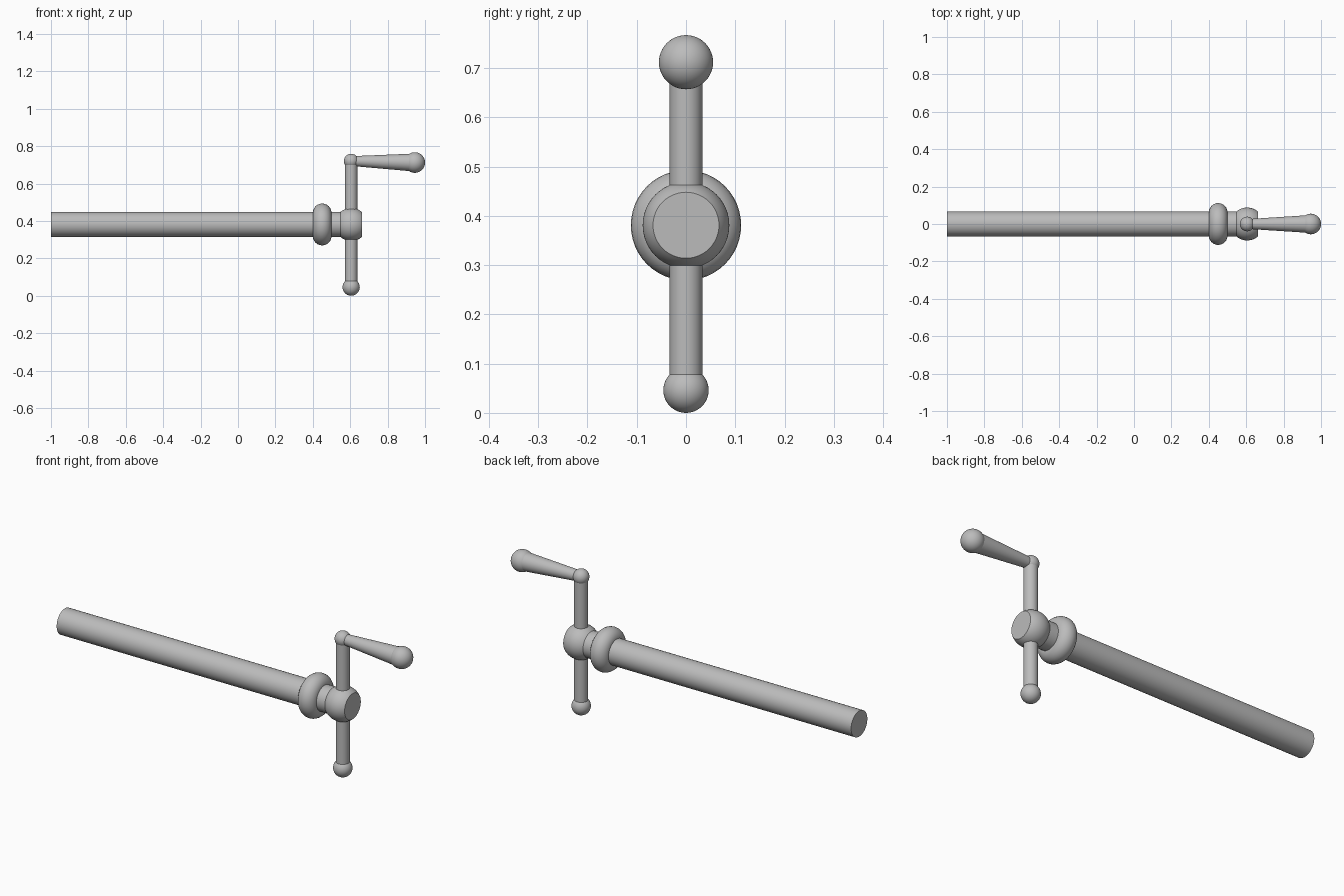
import bpy, math
from mathutils import Vector

cube = bpy.data.objects.get("Cube")
if cube:
    bpy.data.objects.remove(cube, do_unlink=True)

steel = bpy.data.materials.new("steel grey")
steel.use_nodes = True
steel.diffuse_color = (0.5, 0.5, 0.5, 1)
steel.node_tree.nodes["Principled BSDF"].inputs["Base Color"].default_value = (0.5, 0.5, 0.5, 1)

AXIS_Z = 0.381   # height of the screw shaft
BAR_X = 0.605    # position of the crank bar
SEGMENTS = 48


def finish(name):
    """Name, colour and smooth the active object."""
    obj = bpy.context.object
    obj.name = name
    obj.data.materials.clear()
    obj.data.materials.append(steel)
    bpy.ops.object.shade_smooth_by_angle(angle=math.radians(35))
    return obj


def lathe(name, profile, start, direction):
    """Revolve (distance, radius) points around a line; flat caps at both ends."""
    verts, faces = [], []
    for d, r in profile:
        for i in range(SEGMENTS):
            a = math.tau * i / SEGMENTS
            verts.append((r * math.cos(a), r * math.sin(a), d))
    for k in range(len(profile) - 1):
        for i in range(SEGMENTS):
            j = (i + 1) % SEGMENTS
            lo, hi = k * SEGMENTS, (k + 1) * SEGMENTS
            faces.append((lo + i, lo + j, hi + j, hi + i))
    faces.append(tuple(reversed(range(SEGMENTS))))
    faces.append(tuple(range(len(verts) - SEGMENTS, len(verts))))
    mesh = bpy.data.meshes.new(name)
    mesh.from_pydata(verts, [], faces)
    obj = bpy.data.objects.new(name, mesh)
    bpy.context.collection.objects.link(obj)
    obj.location = start
    obj.rotation_euler = Vector(direction).to_track_quat("Z", "Y").to_euler()
    bpy.ops.object.select_all(action="DESELECT")
    obj.select_set(True)
    bpy.context.view_layer.objects.active = obj
    return finish(name)


def ball(name, radius, location):
    bpy.ops.mesh.primitive_uv_sphere_add(segments=SEGMENTS, ring_count=24,
                                         radius=radius, location=location)
    return finish(name)


# Shaft running into a spherical head with a flat front end
shaft_r, head_r = 0.067, 0.088
cut = math.asin(shaft_r / head_r)
profile = [(0, shaft_r)]
for i in range(17):
    a = cut + (math.pi - 2 * cut) * i / 16
    profile.append((1 + BAR_X - head_r * math.cos(a), head_r * math.sin(a)))
lathe("screw_shaft_and_head", profile, (-1, 0, AXIS_Z), (1, 0, 0))

# Rounded collar
bpy.ops.mesh.primitive_torus_add(major_segments=SEGMENTS, minor_segments=24,
                                 major_radius=0.062, minor_radius=0.05,
                                 location=(0.45, 0, AXIS_Z),
                                 rotation=(0, math.pi / 2, 0))
finish("collar_ring")

# Crank bar with a ball at each end
bottom, top = Vector((BAR_X, 0, 0.046)), Vector((BAR_X, 0, 0.72))
lathe("crank_bar", [(0, 0.033), ((top - bottom).z, 0.033)], bottom, (0, 0, 1))
ball("bar_end_ball", 0.046, bottom)
ball("crank_joint_ball", 0.039, top)

# Tapered handle with a ball knob
knob = Vector((0.945, 0, 0.712))
reach = knob - top
lathe("crank_handle", [(0, 0.026), (reach.length, 0.048)], top, reach)
ball("handle_knob", 0.055, knob)
